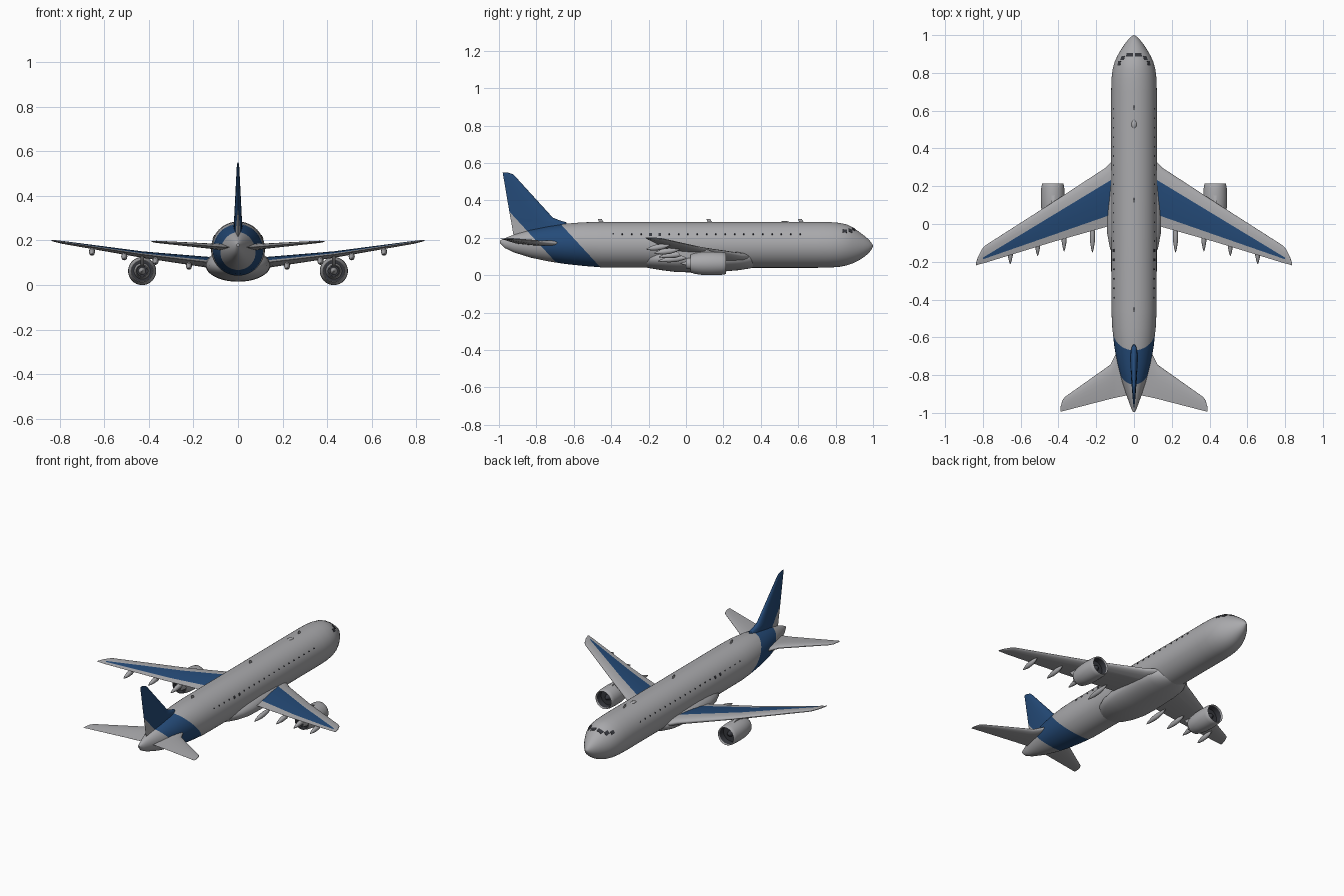
import bpy, bmesh, math
from mathutils import Vector

if "Cube" in bpy.data.objects:
    bpy.data.objects.remove(bpy.data.objects["Cube"])


def material(name, rgb):
    m = bpy.data.materials.new(name)
    m.diffuse_color = (*rgb, 1)
    m.use_nodes = True
    m.node_tree.nodes["Principled BSDF"].inputs["Base Color"].default_value = m.diffuse_color
    return m


GREY = material("light grey", (0.40, 0.40, 0.415))
BLUE = material("deep blue", (0.018, 0.07, 0.19))
DARK = material("dark grey", (0.035, 0.037, 0.045))


def finish(bm, name, mats, mirror=False, angle=35):
    bmesh.ops.recalc_face_normals(bm, faces=bm.faces)
    me = bpy.data.meshes.new(name)
    bm.to_mesh(me)
    bm.free()
    for m in mats:
        me.materials.append(m)
    ob = bpy.data.objects.new(name, me)
    bpy.context.collection.objects.link(ob)
    bpy.ops.object.select_all(action='DESELECT')
    ob.select_set(True)
    bpy.context.view_layer.objects.active = ob
    bpy.ops.object.shade_smooth_by_angle(angle=math.radians(angle))
    if mirror:
        ob.modifiers.new("mirror", 'MIRROR').use_mirror_merge = False
    return ob


def loft(rings, bm=None):
    """Skin a list of equal closed rings and cap both ends."""
    bm = bm or bmesh.new()
    vs = [[bm.verts.new(p) for p in r] for r in rings]
    n = len(rings[0])
    for k, (a, b) in enumerate(zip(vs, vs[1:])):
        for i in range(n):
            f = bm.faces.new((a[i], a[(i + 1) % n], b[(i + 1) % n], b[i]))
            f.material_index = 0
    bm.faces.new(vs[0])
    bm.faces.new(vs[-1])
    return bm


def cut(bm, co, no):
    bmesh.ops.bisect_plane(bm, geom=bm.verts[:] + bm.edges[:] + bm.faces[:],
                           dist=1e-6, plane_co=co, plane_no=no)


def oval(y, hw, top, bot, n=48, cx=0):
    c, h = (top + bot) / 2, (top - bot) / 2
    return [(cx + hw * math.cos(2 * math.pi * i / n), y,
             c + h * math.sin(2 * math.pi * i / n)) for i in range(n)]


def airfoil(le, te, thick, up):
    """Ring of points from trailing edge over the top to the leading edge and back."""
    le, te, up = Vector(le), Vector(te), Vector(up)
    ts = [0.004, 0.02, 0.06, 0.14, 0.27, 0.42, 0.6, 0.8, 1]
    def half(t):
        return thick * 5 * (0.2969 * t ** .5 - .126 * t - .3516 * t * t
                            + .2843 * t ** 3 - .1015 * t ** 4)
    pts = [le.lerp(te, t) + up * half(t) for t in reversed(ts)] + [le]
    return pts + [le.lerp(te, t) - up * half(t) for t in ts]


# Fuselage: (y, half width, top, bottom)
BODY = [(-.995, .006, .186, .172), (-.97, .017, .198, .146), (-.92, .035, .217, .122),
        (-.83, .065, .243, .094), (-.74, .088, .262, .075), (-.65, .104, .275, .061),
        (-.55, .115, .283, .050), (-.45, .120, .285, .042), (0, .121, .285, .040),
        (.7, .121, .285, .040), (.77, .119, .284, .041), (.82, .113, .280, .045),
        (.86, .102, .272, .053), (.89, .088, .256, .063), (.92, .071, .236, .077),
        (.95, .051, .214, .096), (.975, .032, .193, .116), (.99, .017, .176, .135),
        (.998, .006, .163, .149), (1, .001, .157, .155)]
bm = loft([oval(*s) for s in BODY])
for d in (-.419, -.632):
    cut(bm, (0, d, 0), (0, 1, .917))
for f in bm.faces:
    c = f.calc_center_median()
    f.material_index = int(-.632 < c.y + .917 * c.z < -.419)
finish(bm, "fuselage", [GREY, BLUE])

# Belly fairing
finish(loft([oval(*s) for s in [
    (.38, .05, .13, .046), (.34, .105, .14, .036), (.28, .134, .15, .027),
    (.2, .143, .16, .02), (.05, .146, .165, .015), (-.05, .142, .16, .017),
    (-.13, .127, .15, .027), (-.19, .10, .14, .037), (-.24, .05, .12, .047)]]),
    "belly_fairing", [GREY])

# Wings with a blue panel on top: (x, leading y, trailing y, z, thickness)
WING = [(.03, .36, -.01, .095, .055), (.12, .33, -.005, .1, .052), (.15, .298, -.016, .104, .048),
        (.43, .115, -.095, .137, .029), (.79, -.115, -.206, .192, .013),
        (.805, -.133, -.21, .195, .011), (.825, -.172, -.215, .198, .008),
        (.836, -.205, -.219, .2, .003)]
bm = loft([airfoil((x, a, z), (x, b, z), t, (0, 0, 1)) for x, a, b, z, t in WING])
FRONT, REAR = (.217, -.606), (.040, -.348)  # panel edges: y at x=.148, slope
for y0, s in (FRONT, REAR):
    cut(bm, (.148, y0, 0), (-s, 1, 0))
cut(bm, (.8, 0, 0), (1, 0, 0))
bm.normal_update()
bmesh.ops.recalc_face_normals(bm, faces=bm.faces)
for f in bm.faces:
    c = f.calc_center_median()
    d = c.x - .148
    f.material_index = int(f.normal.z > .3 and c.x < .8 and
                           REAR[0] + REAR[1] * d < c.y < FRONT[0] + FRONT[1] * d)
finish(bm, "wings", [GREY, BLUE], mirror=True)

# Tailplane
TAIL = [(.0, -.64, -.90, .168, .03), (.09, -.675, -.918, .172, .028), (.105, -.705, -.921, .173, .026),
        (.125, -.745, -.926, .175, .024), (.365, -.915, -.988, .194, .010),
        (.38, -.935, -.992, .195, .007), (.388, -.965, -.994, .196, .003)]
finish(loft([airfoil((x, a, z), (x, b, z), t, (0, 0, 1)) for x, a, b, z, t in TAIL]),
       "tailplane", [GREY], mirror=True)

# Fin: (z, leading y, trailing y, thickness)
FIN = [(.2, -.6, -.92, .042), (.283, -.64, -.934, .038), (.293, -.675, -.936, .036),
       (.308, -.712, -.939, .034), (.525, -.91, -.976, .012), (.54, -.926, -.979, .009),
       (.55, -.955, -.98, .004)]
bm = loft([airfoil((0, a, z), (0, b, z), t, (1, 0, 0)) for z, a, b, t in FIN])
cut(bm, (0, -.632, 0), (0, 1, .917))
for f in bm.faces:
    c = f.calc_center_median()
    f.material_index = int(c.y + .917 * c.z > -.632)
finish(bm, "tail_fin", [GREY, BLUE])

# Engines: lathed profile (y, radius, colour of the band that starts here)
ENGINE = [(.195, .001, 1), (.185, .011, 1), (.168, .018, 1), (.168, .049, 1), (.205, .051, 0),
          (.215, .054, 0), (.212, .057, 0), (.19, .061, 0), (.14, .063, 0), (.09, .062, 0),
          (.05, .056, 0), (.025, .049, 0), (.025, .046, 1), (.06, .046, 1), (.06, .036, 0),
          (.0, .028, 0), (.0, .025, 1), (.02, .024, 1), (.02, .016, 0), (-.03, .002, 0)]
N = 40
bm = loft([oval(y, r, .063 + r, .063 - r, N, .43) for y, r, _ in ENGINE])
bm.faces.ensure_lookup_table()
for k, (_, _, m) in enumerate(ENGINE[:-1]):
    for f in bm.faces[k * N:(k + 1) * N]:
        f.material_index = m
finish(bm, "engines", [GREY, DARK], mirror=True)

# Engine pylons
PYLON = [(.17, .12), (.11, .137), (.0, .14), (-.05, .128), (-.03, .105), (.02, .085), (.06, .1)]
finish(loft([[(x, y, z) for y, z in PYLON] for x in (.422, .438)]),
       "engine_pylons", [GREY], mirror=True)

# Flap track fairings under the trailing edge: (x, rear y, wing z)
bm = bmesh.new()
for x, y, z in ((.22, -.15, .1), (.37, -.145, .122), (.51, -.17, .142), (.655, -.212, .163)):
    L = .17 - .1 * (x - .22)
    loft([oval(y + L * t, .014 * w, z - d + .016 * w, z - d - .016 * w, 12, x) for t, w, d in
          ((0, .1, .024), (.12, .5, .021), (.35, .95, .016), (.6, 1, .012), (.85, .6, .006),
           (1, .1, 0))], bm)
finish(bm, "flap_fairings", [GREY], mirror=True)


# Windows: thin plates wrapped on the fuselage surface
def surface(y, deg, off=.002):
    for a, b in zip(BODY, BODY[1:]):
        if a[0] <= y <= b[0]:
            t = (y - a[0]) / (b[0] - a[0])
            w, top, bot = (a[i] + (b[i] - a[i]) * t for i in (1, 2, 3))
            an = math.radians(deg)
            return ((w + off) * math.cos(an), y,
                    (top + bot) / 2 + ((top - bot) / 2 + off) * math.sin(an))


def plates(name, patches):
    bm = bmesh.new()
    for y0, y1, a0, a1 in patches:
        rings = []
        for i in range(5):
            a = a0 + (a1 - a0) * i / 4
            rings.append([surface(y0, a), surface(y1, a), surface(y1, a, -.003), surface(y0, a, -.003)])
        loft(rings, bm)
    finish(bm, name, [DARK], mirror=True)


plates("cockpit_windows", [(.888, .905, 62, 86), (.868, .89, 43, 57), (.838, .862, 36, 47)])
plates("cabin_windows", [(y - .004, y + .004, 26, 30) for y in (-.39 + .05 * i for i in range(21))])
plates("exit_windows", [(y - .007, y + .007, 22, 30) for y in (-.19, -.14)])

# Antennas along the spine
bm = bmesh.new()
for y in (-.45, .13, .62):
    loft([airfoil((0, y + .012 - s, z), (0, y - .014 - s / 2, z), .006, (1, 0, 0))
          for z, s in ((.28, 0), (.302, .014))], bm)
finish(bm, "antennas", [GREY])
bm = loft([oval(y, w, .284 + w * .5, .278, 16) for y, w in
           ((.505, .002), (.515, .012), (.535, .014), (.555, .002))])
finish(bm, "spine_dome", [GREY])
